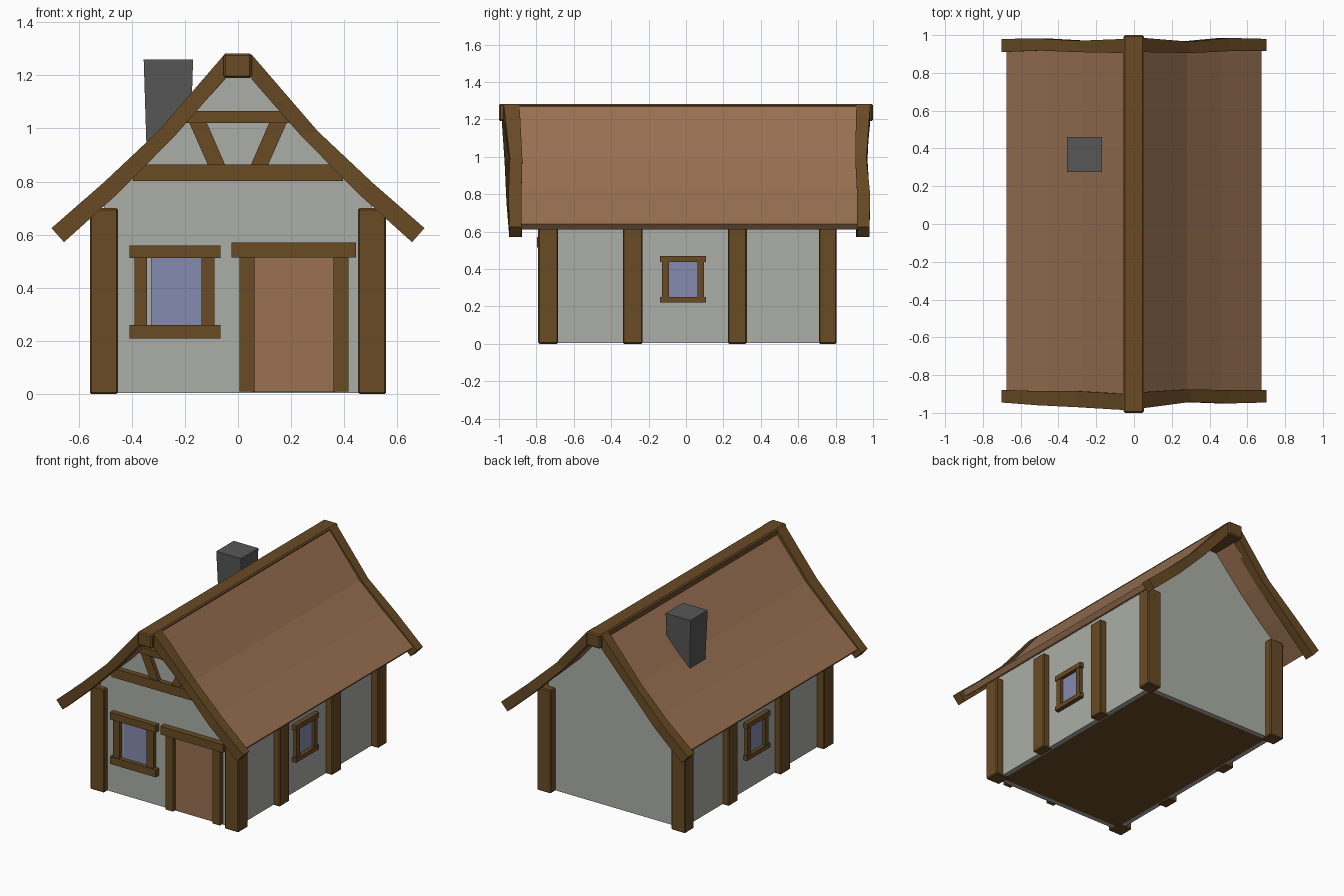
import bpy, bmesh

old = bpy.data.objects.get("Cube")
if old:
    bpy.data.objects.remove(old, do_unlink=True)


def material(name, rgb):
    m = bpy.data.materials.new(name)
    m.use_nodes = True
    m.diffuse_color = (*rgb, 1)
    m.node_tree.nodes["Principled BSDF"].inputs["Base Color"].default_value = (*rgb, 1)
    return m


WOOD = material("dark wood", (0.14, 0.07, 0.018))
ROOF = material("warm brown", (0.32, 0.165, 0.085))
WALL = material("grey plaster", (0.41, 0.425, 0.385))
GLASS = material("blue glass", (0.23, 0.26, 0.43))
STONE = material("dark stone", (0.095, 0.095, 0.095))


def finish(name, bm, mat, bevel=0.0):
    bmesh.ops.recalc_face_normals(bm, faces=bm.faces)
    mesh = bpy.data.meshes.new(name)
    bm.to_mesh(mesh)
    bm.free()
    mesh.materials.append(mat)
    ob = bpy.data.objects.new(name, mesh)
    bpy.context.collection.objects.link(ob)
    if bevel:
        mod = ob.modifiers.new("edge_bevel", "BEVEL")
        mod.width = bevel
        mod.segments = 1
    return ob


def sweep(name, sections, mat, bevel=0.0):
    """Skin a closed solid through equal-length loops of points."""
    bm = bmesh.new()
    loops = [[bm.verts.new(p) for p in sec] for sec in sections]
    n = len(loops[0])
    for a, b in zip(loops, loops[1:]):
        for i in range(n):
            j = (i + 1) % n
            bm.faces.new((a[i], a[j], b[j], b[i]))
    bm.faces.new(loops[0])
    bm.faces.new(loops[-1])
    return finish(name, bm, mat, bevel)


def box(name, x, y, z, mat, bevel=0.0):
    """Box from its (min, max) range along each axis."""
    rect = [(x[0], y[0]), (x[1], y[0]), (x[1], y[1]), (x[0], y[1])]
    return sweep(name, [[(px, py, h) for px, py in rect] for h in z], mat, bevel)


def prism(name, outline, y, mat):
    """Outline in x and z, extruded along y."""
    return sweep(name, [[(px, d, pz) for px, pz in outline] for d in y], mat)


def board(name, stations, mat):
    """Bent plank: each station is outer (x, z), inner (x, z), (y0, y1)."""
    return sweep(name, [[(o[0], y[0], o[1]), (o[0], y[1], o[1]),
                         (i[0], y[1], i[1]), (i[0], y[0], i[1])]
                        for o, i, y in stations], mat)


WX, WY = 0.505, 0.755   # wall half width and half depth

# House body, with the wooden floor inset in its underside
half = [(WX, 0.005), (WX, 0.755), (0.44, 0.81), (0.27, 0.975), (0.04, 1.24)]
body = prism("walls", half + [(-x, z) for x, z in reversed(half)], (-WY, WY), WALL)
body.data.materials.append(WOOD)
bm = bmesh.new()
bm.from_mesh(body.data)
bm.faces.ensure_lookup_table()
under = min(bm.faces, key=lambda f: f.calc_center_median().z)
bmesh.ops.inset_region(bm, faces=[under], thickness=0.045)
under.material_index = 1
bm.to_mesh(body.data)
bm.free()

# Both sides: posts, roof panel and window
for side, s in (("left", 1), ("right", -1)):
    def span(a, b):
        return tuple(sorted((s * a, s * b)))

    for end, y in (("front", (-0.79, -0.685)), ("back", (0.71, 0.805))):
        box(f"{end}_{side}_corner_post", span(0.452, 0.557), y, (0, 0.70), WOOD, 0.006)
    for end, y in (("front", (-0.337, -0.232)), ("back", (0.225, 0.325))):
        box(f"{end}_{side}_wall_post", span(0.48, 0.55), y, (0, 0.68), WOOD, 0.006)

    top = 1.278 if s > 0 else 1.255
    curve = [((0.045, top), (0.03, top - 0.05)), ((0.28, 0.99), (0.255, 0.96)),
             ((0.46, 0.82), (0.435, 0.79)), ((0.675, 0.64), (0.65, 0.612))]
    board(f"{side}_roof", [((s * o[0], o[1]), (s * i[0], i[1]), (-0.9, 0.93))
                           for o, i in curve], ROOF)

    name = f"{side}_window"
    box(name + "_glass", span(WX - 0.002, WX + 0.006), (-0.1, 0.075), (0.24, 0.45), GLASS)
    for part, y, z in (("header", (-0.14, 0.107), (0.437, 0.47)),
                       ("sill", (-0.14, 0.107), (0.22, 0.25)),
                       ("front_jamb", (-0.128, -0.09), (0.25, 0.437)),
                       ("back_jamb", (0.062, 0.096), (0.25, 0.437))):
        depth = 0.535 if part in ("header", "sill") else 0.53
        box(f"{name}_{part}", span(WX - 0.01, depth), y, z, WOOD)

# Ridge beam
box("ridge_beam", (-0.055, 0.052), (-1, 1), (1.19, 1.283), WOOD, 0.008)

# Slightly wavy gable boards
outer = [(0.05, 1.28), (0.30, 0.99), (0.504, 0.798), (0.702, 0.625)]
inner = [(0.05, 1.187), (0.235, 0.975), (0.45, 0.757), (0.655, 0.572)]
waves = {
    ("front", "left", 1): [(-0.975, -0.89), (-0.942, -0.875), (-0.95, -0.88), (-0.945, -0.88)],
    ("front", "right", -1): [(-0.985, -0.9), (-0.97, -0.885), (-0.96, -0.885), (-0.945, -0.878)],
    ("back", "left", 1): [(0.91, 0.985), (0.905, 0.965), (0.915, 0.985), (0.915, 0.98)],
    ("back", "right", -1): [(0.905, 0.98), (0.91, 0.97), (0.918, 0.982), (0.91, 0.98)],
}
for (end, side, s), depths in waves.items():
    board(f"{end}_{side}_gable_board",
          [((s * o[0], o[1]), (s * i[0], i[1]), y)
           for o, i, y in zip(outer, inner, depths)], WOOD)

# Timber frame on the front gable
FRONT = (-0.79, -WY + 0.01)
box("tie_beam", (-0.395, 0.395), FRONT, (0.803, 0.865), WOOD)
box("collar_beam", (-0.2, 0.2), FRONT, (1.02, 1.065), WOOD)
for side, s in (("left", 1), ("right", -1)):
    prism(f"{side}_brace", [(s * 0.185, 1.025), (s * 0.119, 1.025),
                            (s * 0.047, 0.86), (s * 0.112, 0.86)],
          (-0.783, -WY + 0.01), WOOD)

# Front window
PLATE = (-WY - 0.006, -WY + 0.002)
box("front_window_glass", (-0.327, -0.13), PLATE, (0.25, 0.52), GLASS)
box("front_window_header", (-0.408, -0.065), FRONT, (0.512, 0.56), WOOD)
box("front_window_sill", (-0.408, -0.065), FRONT, (0.21, 0.26), WOOD)
for side, x in (("left", (-0.137, -0.088)), ("right", (-0.39, -0.342))):
    box(f"front_window_{side}_jamb", x, (-0.783, -WY + 0.01), (0.26, 0.512), WOOD)

# Door
box("door", (0.055, 0.365), PLATE, (0.008, 0.52), ROOF)
box("door_header", (-0.025, 0.445), (-0.797, -WY + 0.01), (0.515, 0.57), WOOD)
for side, x in (("left", (0.36, 0.415)), ("right", (0.006, 0.062))):
    box(f"door_{side}_jamb", x, (-0.787, -WY + 0.01), (0.01, 0.515), WOOD)

# Chimney, narrowing slightly downwards
sweep("chimney", [[(-0.262 + a * w, 0.367 + b * w, z)
                   for a, b in ((-1, -1), (1, -1), (1, 1), (-1, 1))]
                  for z, w in ((0.85, 0.08), (1.26, 0.093))], STONE)
